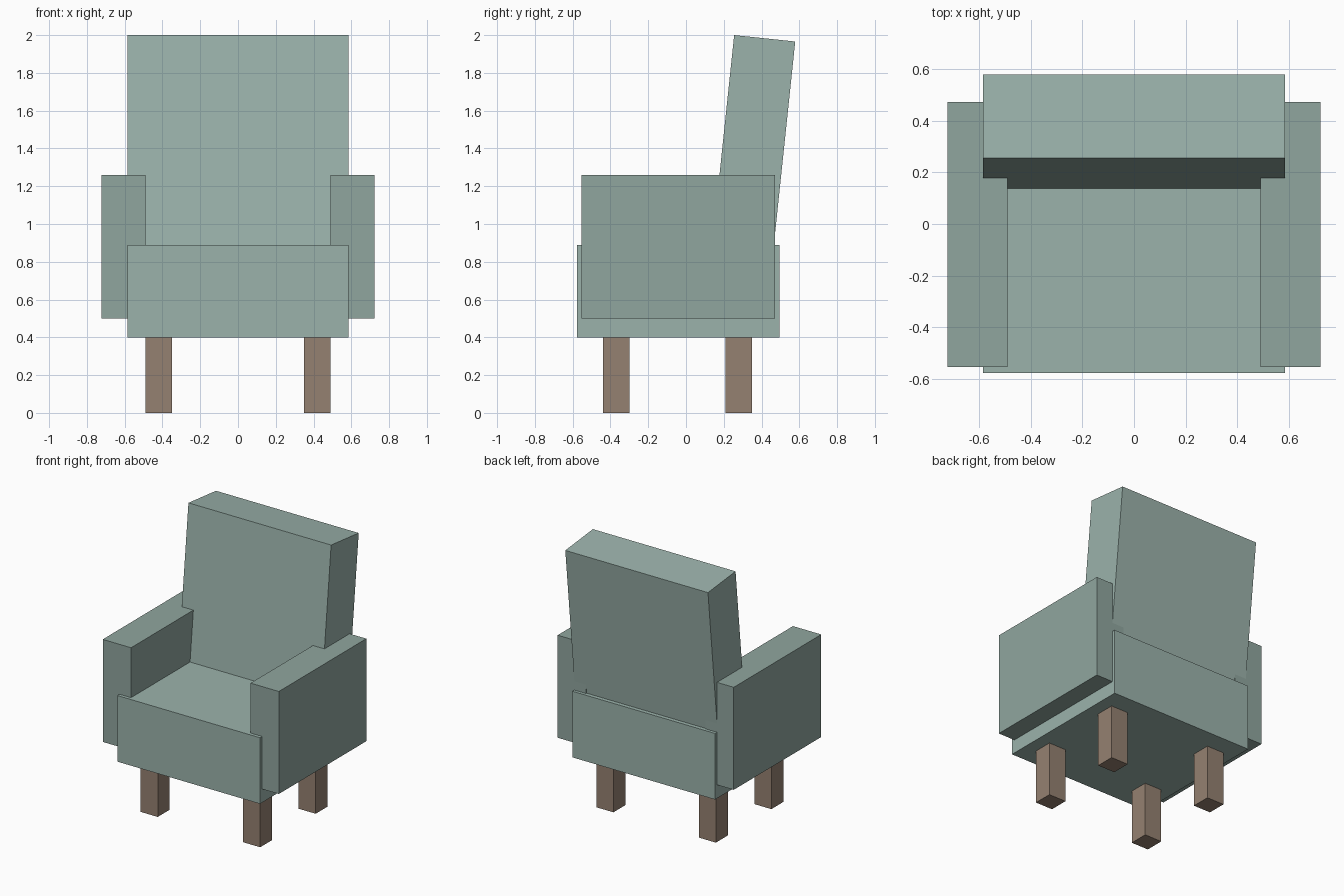
import bpy
import bmesh
from math import radians, sin, cos
from mathutils import Matrix, Vector

if "Cube" in bpy.data.objects:
    bpy.data.objects.remove(bpy.data.objects["Cube"])


def material(name, rgb):
    mat = bpy.data.materials.new(name)
    mat.diffuse_color = (*rgb, 1.0)
    mat.use_nodes = True
    mat.node_tree.nodes["Principled BSDF"].inputs["Base Color"].default_value = mat.diffuse_color
    return mat


fabric = material("fabric", (0.33, 0.45, 0.41))
arm_fabric = material("arm_fabric", (0.28, 0.38, 0.345))
wood = material("wood", (0.30, 0.22, 0.165))


def box(name, xs, ys, zs, mat):
    """Axis-aligned box from its min/max extents."""
    bm = bmesh.new()
    bmesh.ops.create_cube(bm, size=1.0)
    size = Vector([b - a for a, b in (xs, ys, zs)])
    centre = Vector([(a + b) / 2 for a, b in (xs, ys, zs)])
    bmesh.ops.transform(bm, matrix=Matrix.Diagonal((*size, 1.0)), verts=bm.verts)
    mesh = bpy.data.meshes.new(name)
    bm.to_mesh(mesh)
    bm.free()
    mesh.materials.append(mat)
    obj = bpy.data.objects.new(name, mesh)
    obj.location = centre
    bpy.context.collection.objects.link(obj)
    return obj


# Seat block
box("seat", (-0.585, 0.585), (-0.578, 0.495), (0.40, 0.89), fabric)

# Backrest: leans back 6 degrees, lower end sunk into the seat
tilt = radians(6)
height, depth = 1.20, 0.325
back = box("backrest", (-0.585, 0.585), (0, depth), (0, height), fabric)
up = Vector((0, sin(tilt), cos(tilt)))
rear = Vector((0, cos(tilt), -sin(tilt)))
top_front = Vector((0, 0.255, 2.0))
back.rotation_euler.x = -tilt
back.location = top_front + rear * depth / 2 - up * height / 2

# Armrests and legs, left and right
for side, s in (("left", -1), ("right", 1)):
    box(f"{side}_armrest", sorted((s * 0.49, s * 0.722)),
        (-0.553, 0.472), (0.50, 1.26), arm_fabric)
    for end, ys in (("front", (-0.44, -0.30)), ("rear", (0.21, 0.35))):
        box(f"{end}_{side}_leg", sorted((s * 0.35, s * 0.49)),
            ys, (0.0, 0.40), wood)
